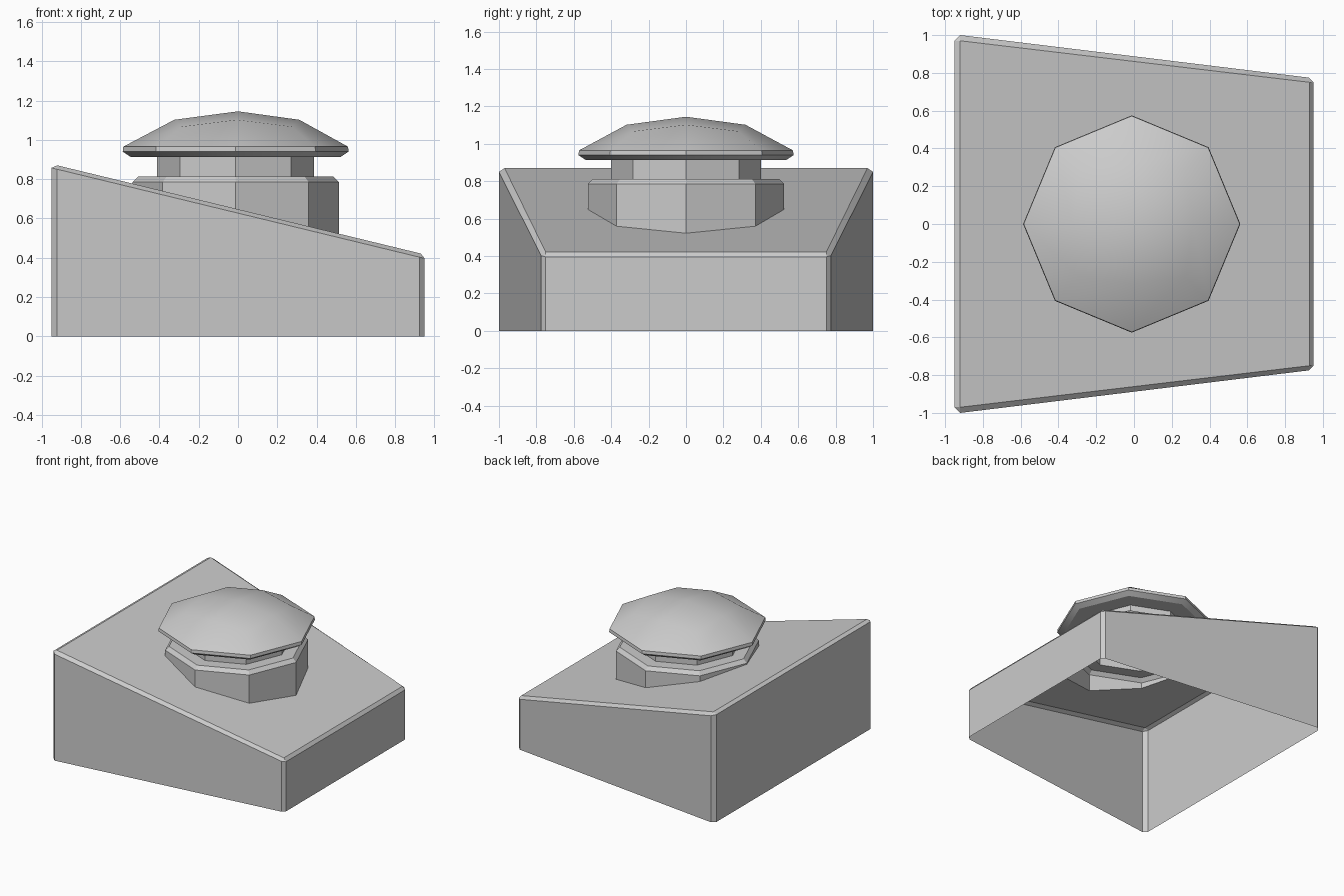
import bpy, bmesh, math

if "Cube" in bpy.data.objects:
    bpy.data.objects.remove(bpy.data.objects["Cube"])

CX = -0.012  # button axis


def top_z(x):
    return 0.87 - (x + 0.92) * 0.2426


def ring(bm, r, z=None, n=8):
    """Octagon with corners on the axes; z=None drops it on the sloped top."""
    out = []
    for i in range(n):
        a = 2 * math.pi * i / n
        x, y = CX + r * math.cos(a), r * math.sin(a)
        out.append(bm.verts.new((x, y, top_z(x) if z is None else z)))
    return out


def bridge(bm, a, b):
    n = len(a)
    for i in range(n):
        j = (i + 1) % n
        bm.faces.new((a[i], a[j], b[j], b[i]))


def finish(bm, name):
    bmesh.ops.recalc_face_normals(bm, faces=bm.faces)
    me = bpy.data.meshes.new(name)
    bm.to_mesh(me)
    bm.free()
    ob = bpy.data.objects.new(name, me)
    bpy.context.collection.objects.link(ob)
    bpy.ops.object.select_all(action='DESELECT')
    ob.select_set(True)
    bpy.context.view_layer.objects.active = ob
    bpy.ops.object.shade_smooth_by_angle(angle=math.radians(30))
    return ob


# Wedge base: open-bottomed shell, chamfered, with an octagonal hole in the top
bm = bmesh.new()
outline = [(-0.92, -1), (0.925, -0.775), (0.95, -0.75), (0.95, 0.75),
           (0.925, 0.775), (-0.92, 1), (-0.95, 0.97), (-0.95, -0.97)]
low = [bm.verts.new((x, y, 0)) for x, y in outline]
high = [bm.verts.new((x, y, top_z(x) - 0.02)) for x, y in outline]
bridge(bm, low, high)
corners = [(-0.92, -0.97), (0.93, -0.75), (0.93, 0.75), (-0.92, 0.97)]
top = [bm.verts.new((x, y, top_z(x))) for x, y in corners]
for i in range(4):
    a, b = (2 * i) % 8, (2 * i + 1) % 8      # side chamfer
    c = (2 * i + 2) % 8                      # corner triangle
    bm.faces.new((high[a], high[b], top[(i + 1) % 4], top[i]))
    bm.faces.new((high[b], high[c], top[(i + 1) % 4]))
hole = ring(bm, 0.525)
edges = [e for e in bm.edges if e.verts[0] in top and e.verts[1] in top]
edges += [bm.edges.new((hole[i], hole[(i + 1) % 8])) for i in range(8)]
bmesh.ops.triangle_fill(bm, edges=edges, use_beauty=True, normal=(0.236, 0, 0.972))
finish(bm, "wedge_base")

# Collar, neck and cap as one continuous octagonal shell
bm = bmesh.new()
profile = [(0.525, None), (0.525, 0.785), (0.497, 0.813), (0.40, 0.813), (0.40, 0.913),
           (0.535, 0.913), (0.575, 0.94), (0.572, 0.965)]
prev = None
for r, z in profile:
    cur = ring(bm, r, z)
    if prev:
        bridge(bm, prev, cur)
    prev = cur
# Domed cap: grid-style top of four quads
inner = []
for i in range(8):
    a = math.pi * i / 4
    r, z = (0.318, 1.102) if i % 2 == 0 else (0.396, 1.067)
    inner.append(bm.verts.new((CX / 2 + r * math.cos(a), r * math.sin(a), z)))
bridge(bm, prev, inner)
apex = bm.verts.new((0, 0, 1.145))
for i in range(0, 8, 2):
    bm.faces.new((apex, inner[i], inner[i + 1], inner[(i + 2) % 8]))
finish(bm, "push_button")
